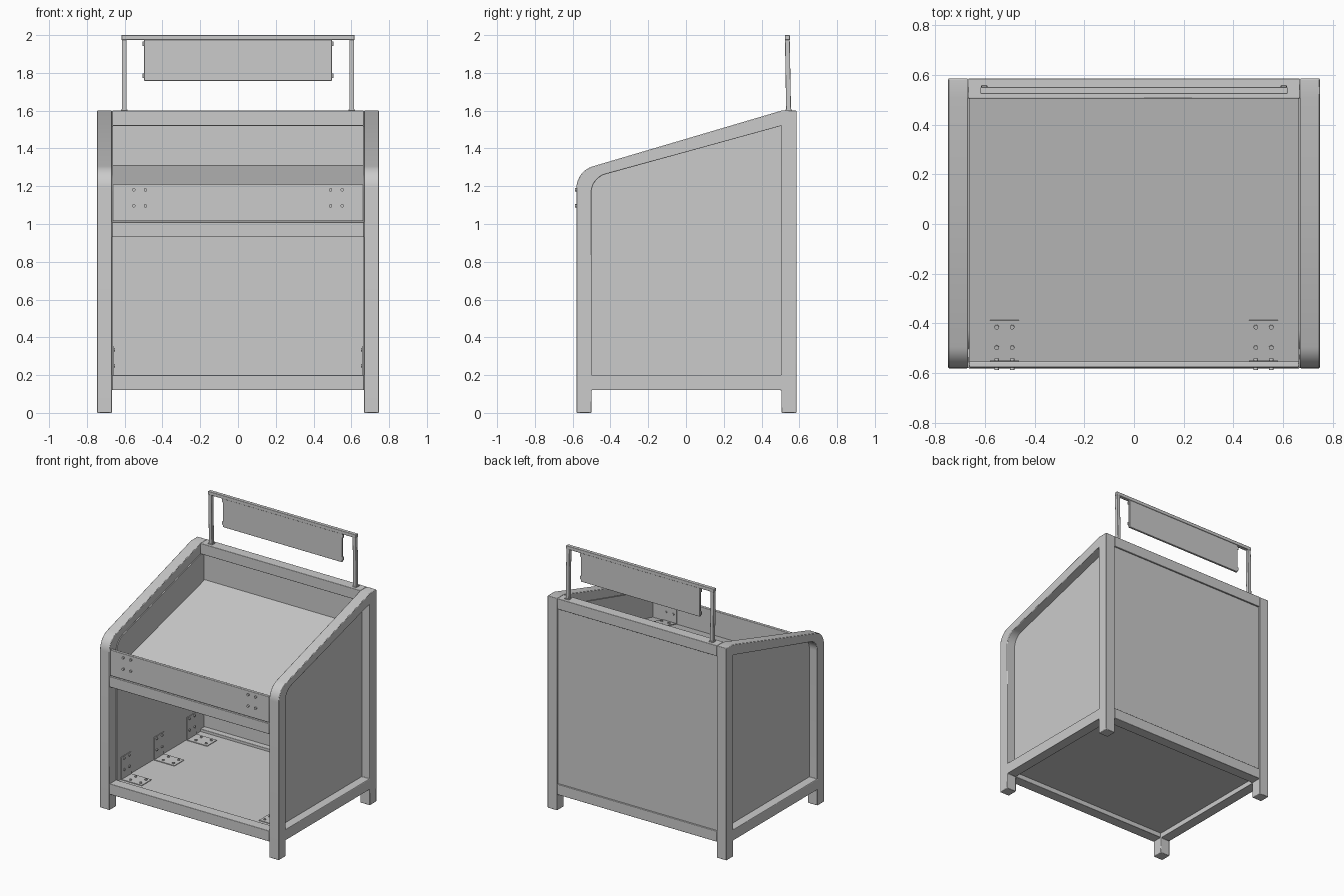
import bpy, bmesh, math
from mathutils import Matrix, Vector

if "Cube" in bpy.data.objects:
    bpy.data.objects.remove(bpy.data.objects["Cube"])


def finish(name, bm, bevel=0.0):
    bmesh.ops.recalc_face_normals(bm, faces=bm.faces[:])
    me = bpy.data.meshes.new(name)
    bm.to_mesh(me)
    bm.free()
    ob = bpy.data.objects.new(name, me)
    bpy.context.collection.objects.link(ob)
    if bevel:
        m = ob.modifiers.new("soft_edges", 'BEVEL')
        m.width, m.segments, m.limit_method = bevel, 2, 'ANGLE'
        m.angle_limit = math.radians(50)
    bpy.context.view_layer.objects.active = ob
    ob.select_set(True)
    bpy.ops.object.shade_smooth_by_angle(angle=math.radians(35))
    ob.select_set(False)
    return ob


def add_box(bm, lo, hi, mat=Matrix()):
    lo, hi = Vector(lo), Vector(hi)
    m = mat @ Matrix.Translation((lo + hi) / 2) @ Matrix.Diagonal((*(hi - lo), 1))
    bmesh.ops.create_cube(bm, size=1, matrix=m)


def box(name, lo, hi, bevel=0.003):
    bm = bmesh.new()
    add_box(bm, lo, hi)
    return finish(name, bm, bevel)


def plate(name, loops, x0, x1, bevel=0.0):
    """Fill (y, z) loops, later loops being holes, and extrude along x."""
    bm = bmesh.new()
    for loop in loops:
        vs = [bm.verts.new((x0, y, z)) for y, z in loop]
        for a, b in zip(vs, vs[1:] + vs[:1]):
            bm.edges.new((a, b))
    bmesh.ops.triangle_fill(bm, edges=bm.edges[:], use_beauty=True)
    ret = bmesh.ops.extrude_face_region(bm, geom=bm.faces[:])
    verts = [v for v in ret["geom"] if isinstance(v, bmesh.types.BMVert)]
    bmesh.ops.translate(bm, verts=verts, vec=(x1 - x0, 0, 0))
    return finish(name, bm, bevel)


def arc(cy, cz, r, a0, a1, n=10):
    return [(cy + r * math.cos(math.radians(a0 + (a1 - a0) * i / n)),
             cz + r * math.sin(math.radians(a0 + (a1 - a0) * i / n))) for i in range(n + 1)]


XO, XI = 0.747, 0.667          # outer and inner faces of the side frames
YF, YB, T = -0.58, 0.585, 0.08  # front, back, timber thickness

# Side frames with legs, sloping top and rounded front corner, plus inset panels
outer = ([(YF + T, 0.12), (YF + T, 0), (YF, 0)] + arc(-0.46, 1.19, 0.12, 180, 106.4)
         + [(0.505, 1.6), (YB, 1.6), (YB, 0), (YB - T, 0), (YB - T, 0.12)])
inner = [(YF + T, 0.2)] + arc(-0.4, 1.167, 0.1, 180, 105.4) + [(0.505, 1.52), (0.505, 0.2)]
for side, s in (("left", -1), ("right", 1)):
    plate(side + "_side_frame", [outer, inner], s * XI, s * XO, 0.004)
    plate(side + "_side_panel", [inner], s * 0.662, s * 0.68)

# Cross rails
for name, y0, y1, z in (("front_bottom_rail", YF, YF + T, 0.12),
                        ("front_middle_rail", YF, YF + T, 0.93),
                        ("back_bottom_rail", YB - T, YB, 0.12),
                        ("back_top_rail", YB - T, YB, 1.52)):
    box(name, (-XI, y0, z), (XI, y1, z + T))

# Back panel, cabinet floor and tray front board
box("back_panel", (-XI, 0.55, 0.2), (XI, 0.574, 1.52), 0)
FLOOR = 0.18
box("cabinet_floor", (-XI, -0.51, FLOOR - 0.025), (XI, 0.52, FLOOR), 0)
box("tray_front_board", (-0.664, -0.576, 1.015), (0.664, -0.553, 1.21), 0.003)

# Sloping tray floor
plate("tray_floor", [[(-0.555, 1.005), (-0.555, 1.025), (0.552, 1.31), (0.552, 1.29)]], -0.664, 0.664)


def bracket(name, mat, tilt, through):
    """L bracket: wall plate in local xz, floor plate along +y, bolts in both."""
    bm = bmesh.new()
    lean = mat @ Matrix.Rotation(tilt, 4, 'X')
    w, t = 0.058, 0.005
    add_box(bm, (-w, 0, 0), (w, t, 0.172), mat)
    add_box(bm, (-w, 0, 0), (w, 0.172, t), lean)
    for x in (-0.031, 0.031):
        for d in (0.06, 0.145):
            length = through + 0.012
            for m in (lean @ Matrix.Translation((x, d, 0.004)),
                      mat @ Matrix.Translation((x, 0.012 - length / 2, d + 0.01))
                      @ Matrix.Rotation(math.pi / 2, 4, 'X')):
                depth = 0.016 if m.to_3x3() == lean.to_3x3() else length
                bmesh.ops.create_cone(bm, cap_ends=True, segments=12, radius1=0.009,
                                      radius2=0.009, depth=depth, matrix=m)
    finish(name, bm)


# Tray brackets, bolted through the front board; cabinet brackets along both walls
for side, s in (("left", -1), ("right", 1)):
    bracket(side + "_tray_bracket", Matrix.Translation((s * 0.521, -0.553, 1.026)),
            math.atan2(0.285, 1.107), 0.034)
    for i, y in enumerate((-0.39, 0.0, 0.39)):
        bracket(f"{side}_cabinet_bracket_{i + 1}",
                Matrix.Translation((s * 0.662, y, FLOOR)) @ Matrix.Rotation(s * math.pi / 2, 4, 'Z'),
                0, 0.008)

# Sign stand: slightly leaning posts, feet, top bar
for side, s in (("left", -1), ("right", 1)):
    post = plate(side + "_sign_post", [[(0.53, 1.6), (0.556, 1.6), (0.549, 1.98), (0.524, 1.98)]],
                 s * 0.589, s * 0.615, 0.002)
    box(side + "_sign_foot", (s * 0.602 - 0.017, 0.527, 1.598), (s * 0.602 + 0.017, 0.562, 1.606), 0)
box("sign_top_bar", (-0.617, 0.523, 1.974), (0.617, 0.55, 2.0))

# Hanging sign board with small pegs at its corners
box("sign_board", (-0.497, 0.53, 1.758), (0.497, 0.546, 1.976), 0.002)
bm = bmesh.new()
for s in (-1, 1):
    for z in (1.785, 1.955):
        add_box(bm, (s * 0.499 - 0.006, 0.533, z - 0.012), (s * 0.499 + 0.006, 0.543, z + 0.012))
finish("sign_pegs", bm)
